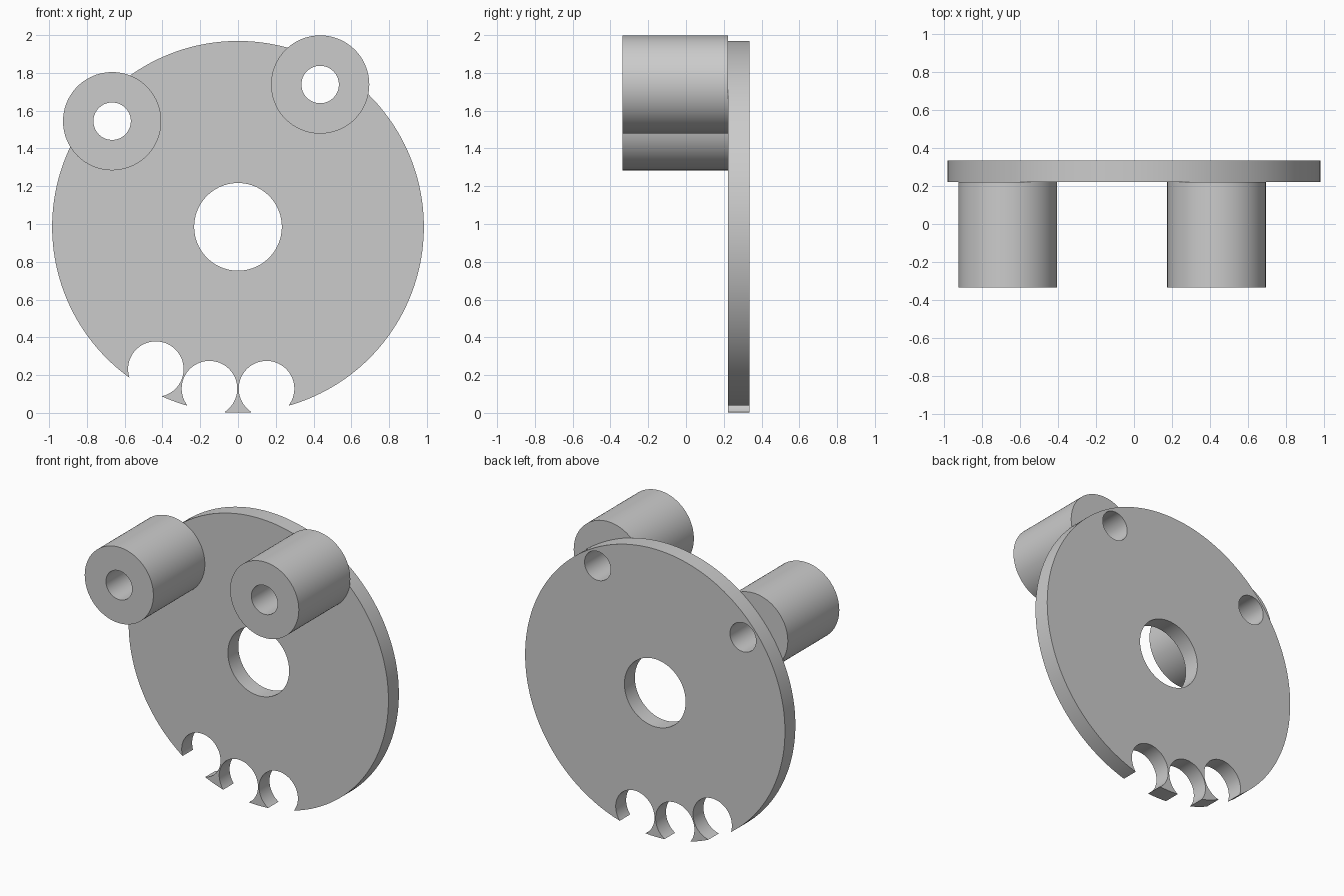
import bpy
from math import radians, cos, sin

cube = bpy.data.objects.get("Cube")
if cube:
    bpy.data.objects.remove(cube, do_unlink=True)

CENTRE_Z = 0.985
PITCH = 0.87                    # radius of the circle carrying bosses and notches
FRONT, SEAM, BACK = -0.335, 0.222, 0.335

grey = bpy.data.materials.new("plain grey")
grey.use_nodes = True
grey.diffuse_color = (0.6, 0.6, 0.6, 1)
grey.node_tree.nodes["Principled BSDF"].inputs["Base Color"].default_value = (0.6, 0.6, 0.6, 1)


def on_pitch(degrees):
    a = radians(degrees)
    return PITCH * cos(a), CENTRE_Z + PITCH * sin(a)


def cylinder(name, centre, radius, y0, y1, sides=96):
    """Cylinder along y from y0 to y1, centred on (x, z)."""
    x, z = centre
    bpy.ops.mesh.primitive_cylinder_add(
        vertices=sides, radius=radius, depth=y1 - y0,
        location=(x, (y0 + y1) / 2, z), rotation=(radians(90), 0, 0))
    obj = bpy.context.object
    obj.name = name
    obj.data.materials.append(grey)
    return obj


def drill(obj, centre, radius):
    """Cut a round hole right through obj along y."""
    cutter = cylinder("hole_cutter", centre, radius, FRONT - 0.1, BACK + 0.1)
    cutter.hide_render = True
    mod = obj.modifiers.new("hole", "BOOLEAN")
    mod.operation = "DIFFERENCE"
    mod.solver = "EXACT"
    mod.object = cutter
    bpy.ops.object.select_all(action="DESELECT")
    bpy.context.view_layer.objects.active = obj
    obj.select_set(True)
    bpy.ops.object.modifier_apply(modifier=mod.name)
    bpy.data.objects.remove(cutter, do_unlink=True)


# Round plate with its centre hole and the three rim notches
plate = cylinder("round_plate", (0, CENTRE_Z), 0.984, SEAM, BACK, 192)
drill(plate, (0, CENTRE_Z), 0.232)
for angle in (240, 260, 280):
    drill(plate, on_pitch(angle), 0.147)

# Two bosses standing on the front, bored through with the plate
parts = [plate]
for name, angle in (("left_boss", 60), ("right_boss", 140)):
    boss = cylinder(name, on_pitch(angle), 0.26, FRONT, SEAM)
    for obj in (boss, plate):
        drill(obj, on_pitch(angle), 0.099)
    parts.append(boss)

# Smooth walls with crisp rims
bpy.ops.object.select_all(action="DESELECT")
for obj in parts:
    obj.select_set(True)
bpy.context.view_layer.objects.active = plate
bpy.ops.object.shade_smooth_by_angle(angle=radians(30))
